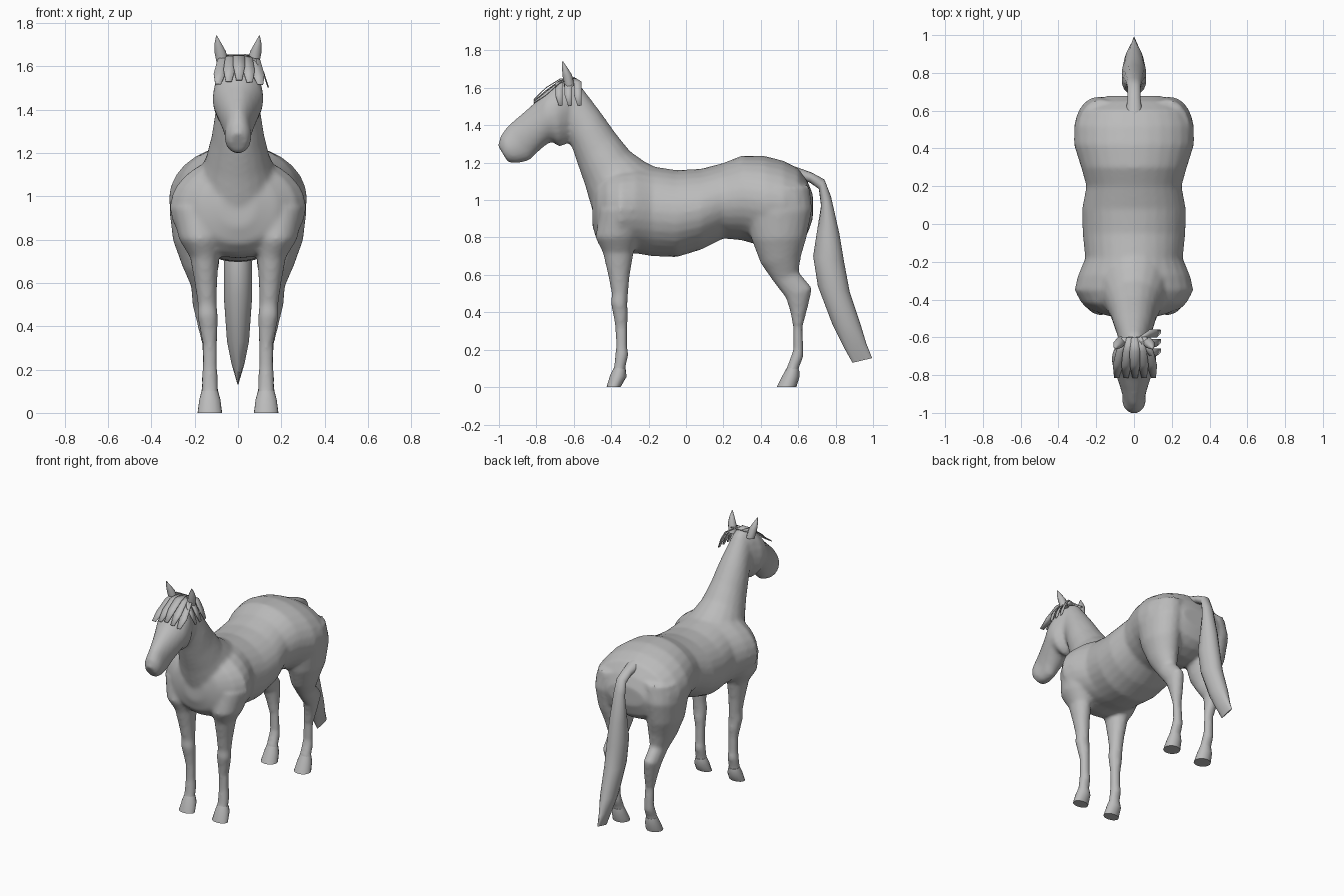
import bpy, bmesh, math
from mathutils import Vector

coat = bpy.data.materials.new("grey coat")
coat.diffuse_color = (0.5, 0.5, 0.5, 1)


def loft(bm, rings, sides=20, sx=1):
    """Ring = (y, z of first edge), (y, z of opposite edge), centre x, half width."""
    loops = []
    for (y0, z0), (y1, z1), xc, w in rings:
        loop = []
        for i in range(sides):
            a = 2 * math.pi * i / sides
            t = (1 - math.cos(a)) / 2
            loop.append(bm.verts.new((sx * (xc + w * math.sin(a)),
                                      y0 + (y1 - y0) * t, z0 + (z1 - z0) * t)))
        loops.append(loop)
    for a, b in zip(loops, loops[1:]):
        for i in range(sides):
            j = (i + 1) % sides
            bm.faces.new((a[i], a[j], b[j], b[i]))
    bm.faces.new(loops[0])
    bm.faces.new(loops[-1])


def finish(bm, name, angle=50):
    bmesh.ops.recalc_face_normals(bm, faces=bm.faces)
    me = bpy.data.meshes.new(name)
    bm.to_mesh(me)
    bm.free()
    ob = bpy.data.objects.new(name, me)
    bpy.context.collection.objects.link(ob)
    me.materials.append(coat)
    bpy.ops.object.select_all(action='DESELECT')
    ob.select_set(True)
    bpy.context.view_layer.objects.active = ob
    bpy.ops.object.shade_smooth_by_angle(angle=math.radians(angle))
    return ob


# Torso: y, top z, bottom z, half width
torso = [(-.50, 1.04, .86, .08), (-.475, 1.11, .78, .18), (-.42, 1.16, .73, .27),
         (-.35, 1.18, .715, .315), (-.27, 1.19, .715, .295), (-.18, 1.18, .70, .258),
         (-.05, 1.16, .695, .272), (.08, 1.167, .735, .275), (.2, 1.198, .795, .252),
         (.3, 1.238, .785, .28), (.42, 1.236, .75, .318), (.52, 1.21, .75, .318),
         (.60, 1.17, .78, .29), (.65, 1.10, .82, .23), (.678, 1.03, .9, .14)]
# Neck and head: crest edge, throat edge, centre x, half width
neck = [((-.15, 1.17), (-.46, .84), 0, .20), ((-.22, 1.205), (-.505, .96), 0, .185),
        ((-.30, 1.262), (-.54, 1.08), 0, .148), ((-.38, 1.362), (-.575, 1.18), 0, .122),
        ((-.46, 1.475), (-.605, 1.27), 0, .106), ((-.53, 1.567), (-.628, 1.32), 0, .09),
        ((-.58, 1.632), (-.68, 1.36), 0, .08), ((-.64, 1.64), (-.70, 1.36), 0, .06)]
head = [((-.57, 1.62), (-.62, 1.36), 0, .06), ((-.62, 1.652), (-.645, 1.295), 0, .092),
        ((-.70, 1.625), (-.68, 1.285), 0, .117), ((-.76, 1.575), (-.72, 1.315), 0, .117),
        ((-.82, 1.51), (-.76, 1.285), 0, .098), ((-.89, 1.45), (-.80, 1.25), 0, .078),
        ((-.955, 1.395), (-.835, 1.212), 0, .062), ((-.993, 1.34), (-.90, 1.196), 0, .062),
        ((-1.005, 1.29), (-.95, 1.2), 0, .042)]
# Legs: front edge, back edge, centre x, half width
front_leg = [((-.46, .95), (-.2, .95), .19, .12), ((-.485, .8), (-.25, .8), .175, .097),
             ((-.445, .72), (-.28, .72), .155, .067), ((-.417, .6), (-.3, .6), .148, .052),
             ((-.397, .5), (-.31, .5), .142, .044), ((-.402, .45), (-.313, .44), .14, .048),
             ((-.39, .39), (-.31, .39), .135, .042), ((-.378, .32), (-.313, .32), .13, .034),
             ((-.375, .22), (-.313, .22), .13, .033), ((-.378, .17), (-.308, .17), .13, .038),
             ((-.385, .11), (-.325, .10), .13, .039), ((-.40, .06), (-.325, .05), .13, .042)]
hind_leg = [((.30, 1.05), (.66, 1.08), .17, .13), ((.32, .92), (.675, .95), .19, .127),
            ((.35, .79), (.645, .80), .19, .11), ((.40, .66), (.615, .70), .173, .085),
            ((.47, .56), (.602, .615), .163, .054), ((.535, .475), (.675, .53), .16, .05),
            ((.555, .41), (.655, .44), .148, .044), ((.573, .32), (.623, .32), .135, .033),
            ((.573, .2), (.627, .2), .13, .034), ((.56, .16), (.627, .16), .13, .038),
            ((.54, .11), (.603, .10), .13, .04), ((.525, .06), (.60, .05), .13, .042)]

# Body, neck, head and legs blended into one skin
bm = bmesh.new()
loft(bm, [((y, t), (y, b), 0, w) for y, t, b, w in torso], 28)
loft(bm, neck)
loft(bm, head)
for s in (-1, 1):
    loft(bm, front_leg, sx=s)
    loft(bm, hind_leg, sx=s)
body = finish(bm, "horse_body", 180)
rm = body.modifiers.new("weld", 'REMESH')
rm.mode = 'VOXEL'
rm.voxel_size = .013
rm.use_smooth_shade = True
sm = body.modifiers.new("soften", 'SMOOTH')
sm.factor = .5
sm.iterations = 5

# Hooves
hooves = {
    "front_hoof": [((-.385, .105), (-.322, .095), .13, .038),
                   ((-.405, .065), (-.318, .055), .13, .05), ((-.425, 0), (-.35, 0), .13, .057)],
    "hind_hoof": [((.54, .105), (.605, .095), .13, .039),
                  ((.518, .065), (.607, .055), .13, .05), ((.485, 0), (.59, 0), .13, .058)]}
for name, rings in hooves.items():
    for s, side in ((-1, "left"), (1, "right")):
        bm = bmesh.new()
        loft(bm, rings, 14, s)
        finish(bm, name + "_" + side)

# Ears
for s, side in ((-1, "left"), (1, "right")):
    bm = bmesh.new()
    loft(bm, [((-.65, 1.60), (-.595, 1.61), .07, .028), ((-.66, 1.665), (-.61, 1.67), .082, .028),
              ((-.663, 1.705), (-.632, 1.705), .092, .017),
              ((-.664, 1.742), (-.658, 1.742), .099, .002)], 10, s)
    finish(bm, "ear_" + side)

# Tail
bm = bmesh.new()
loft(bm, [((.58, 1.11), (.58, 1.18), 0, .045), ((.66, 1.095), (.67, 1.148), 0, .036),
          ((.71, 1.06), (.74, 1.11), 0, .036), ((.722, .97), (.775, 1.02), 0, .042),
          ((.70, .83), (.82, .82), 0, .057), ((.68, .70), (.845, .67), 0, .066),
          ((.705, .54), (.875, .51), 0, .066), ((.785, .33), (.935, .33), 0, .052),
          ((.84, .22), (.965, .23), 0, .03), ((.89, .13), (.995, .155), 0, .004)], 14)
finish(bm, "tail")


# Forelock strands: thin tapered strips
def strand(name, points, width, taper=(.6, 1, 1, .5)):
    bm = bmesh.new()
    rows = []
    for p, k in zip(points, taper):
        p, d = Vector(p), Vector(width) * k
        rows.append((bm.verts.new(p - d), bm.verts.new(p + d)))
    for a, b in zip(rows, rows[1:]):
        bm.faces.new((a[0], a[1], b[1], b[0]))
    ob = finish(bm, name)
    ob.modifiers.new("thickness", 'SOLIDIFY').thickness = .005


for i, x in enumerate((-.085, -.04, .005, .05, .095)):
    drop = abs(x) * .45
    strand("forelock_front_%d" % i,
           [(x * .55, -.60, 1.655), (x * .8, -.675, 1.65 - drop * .5),
            (x, -.75, 1.605 - drop), (x * 1.08, -.815, 1.54 - drop * .5)], (.027, 0, 0))
for i, y in enumerate((-.58, -.63, -.68)):
    strand("forelock_side_%d" % i,
           [(.03, -.61, 1.655), (.085, y, 1.63), (.12, y, 1.57), (.142, y + .01, 1.505)],
           (0, .02, .004))
